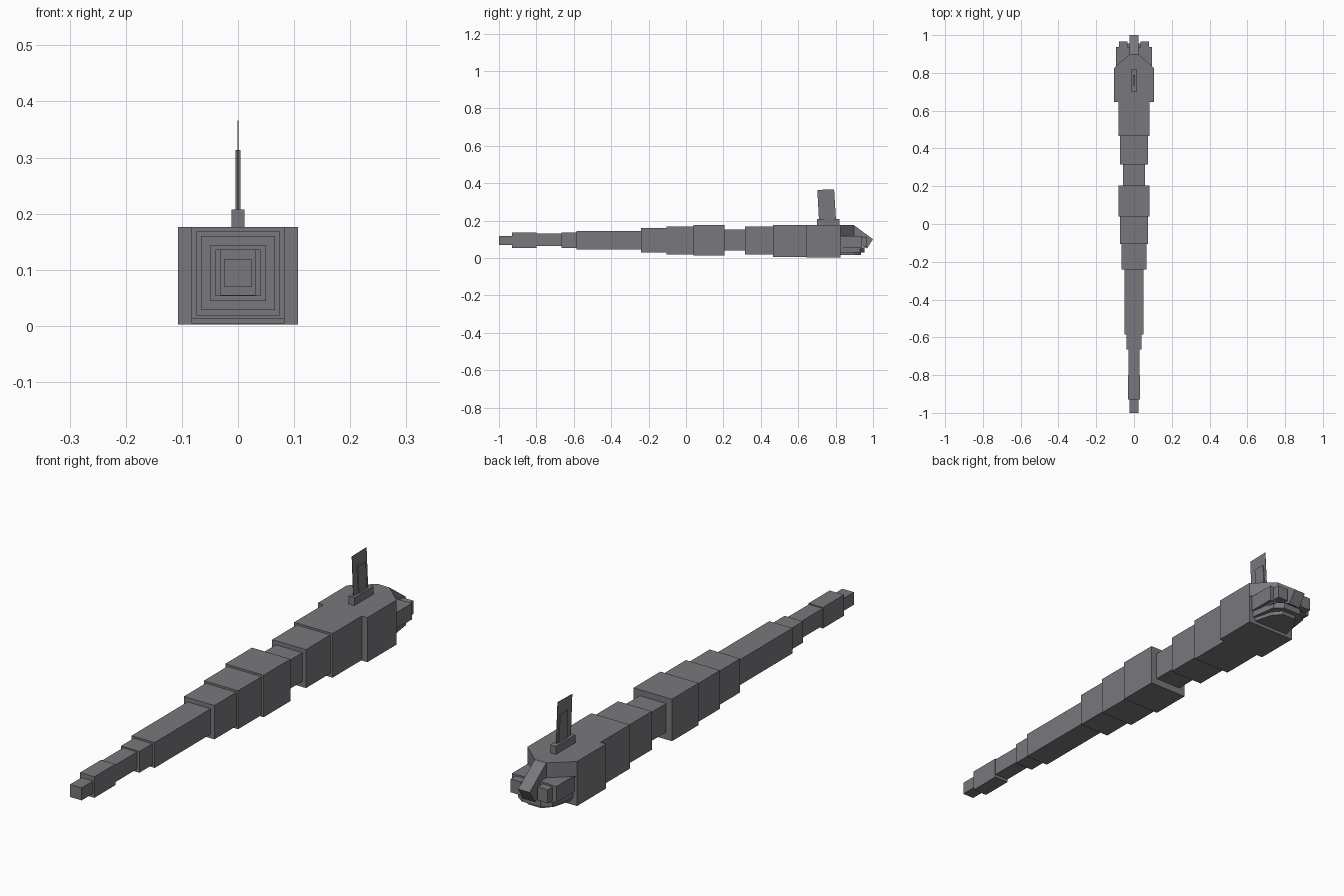
import bpy, bmesh

grey = bpy.data.materials.new("dark_grey")
grey.diffuse_color = (0.19, 0.185, 0.2, 1)


def make(name, verts, faces):
    me = bpy.data.meshes.new(name)
    me.from_pydata(verts, [], faces)
    bm = bmesh.new()
    bm.from_mesh(me)
    bmesh.ops.recalc_face_normals(bm, faces=bm.faces)
    bm.to_mesh(me)
    bm.free()
    me.materials.append(grey)
    ob = bpy.data.objects.new(name, me)
    bpy.context.collection.objects.link(ob)
    return ob


def prism(name, pts, lo, hi, axis):
    """Extrude a 2D outline: axis 'x' takes (y, z) points, 'z' takes (x, y)."""
    n = len(pts)
    place = (lambda p, h: (h, *p)) if axis == 'x' else (lambda p, h: (*p, h))
    verts = [place(p, h) for h in (lo, hi) for p in pts]
    faces = [list(range(n)), list(range(n, 2 * n))]
    faces += [[i, (i + 1) % n, n + (i + 1) % n, n + i] for i in range(n)]
    return make(name, verts, faces)


def box(name, x0, x1, y0, y1, z0, z1):
    return prism(name, [(x0, y0), (x1, y0), (x1, y1), (x0, y1)], z0, z1, 'z')


# Body segments from tail tip to head: y start, y end, half width, z bottom, z top
segments = [
    (-1.0, -0.93, 0.025, 0.069, 0.118),
    (-0.93, -0.80, 0.031, 0.054, 0.136),
    (-0.80, -0.665, 0.030, 0.065, 0.132),
    (-0.665, -0.585, 0.040, 0.053, 0.136),
    (-0.585, -0.24, 0.050, 0.044, 0.143),
    (-0.24, -0.105, 0.066, 0.028, 0.160),
    (-0.105, 0.04, 0.074, 0.018, 0.168),
    (0.04, 0.205, 0.083, 0.012, 0.176),
    (0.205, 0.315, 0.057, 0.040, 0.152),
    (0.315, 0.465, 0.073, 0.018, 0.168),
    (0.465, 0.645, 0.083, 0.004, 0.176),
    (0.645, 0.825, 0.107, 0.002, 0.176),
]
for i, (y0, y1, w, z0, z1) in enumerate(segments):
    box("head" if i == len(segments) - 1 else f"body_segment_{i + 1}", -w, w, y0, y1, z0, z1)

# Tapered brow and sloping snout bar
prism("brow", [(-0.107, 0.825), (0.107, 0.825), (0.025, 0.897), (-0.025, 0.897)], 0.118, 0.176, 'z')
prism("snout", [(0.88, 0.176), (0.897, 0.176), (1.0, 0.10), (0.967, 0.05), (0.88, 0.10)], -0.025, 0.025, 'x')

# Face block, cheeks and stepped jaw
box("face", -0.08, 0.08, 0.825, 0.935, 0.048, 0.118)
for side, s in (("left", -1), ("right", 1)):
    box(f"{side}_outer_cheek", *sorted((s * 0.07, s * 0.096)), 0.825, 0.937, 0.055, 0.118)
    box(f"{side}_cheek", *sorted((s * 0.035, s * 0.08)), 0.90, 0.967, 0.06, 0.112)
prism("upper_jaw", [(-0.09, 0.825), (0.09, 0.825), (0.075, 0.93), (0.04, 0.955),
                    (-0.04, 0.955), (-0.075, 0.93)], 0.03, 0.055, 'z')
prism("lower_jaw", [(-0.08, 0.825), (0.08, 0.825), (0.06, 0.90), (0.03, 0.935),
                    (-0.03, 0.935), (-0.06, 0.90)], 0.015, 0.03, 'z')

# Dorsal fin: base, central rib and thin blade
box("fin_base", -0.012, 0.012, 0.70, 0.82, 0.17, 0.207)
prism("fin_rib", [(0.74, 0.20), (0.79, 0.20), (0.783, 0.313), (0.733, 0.313)], -0.0045, 0.0045, 'x')
prism("fin_blade", [(0.711, 0.20), (0.802, 0.20), (0.792, 0.366), (0.702, 0.364)], -0.0008, 0.0008, 'x')
